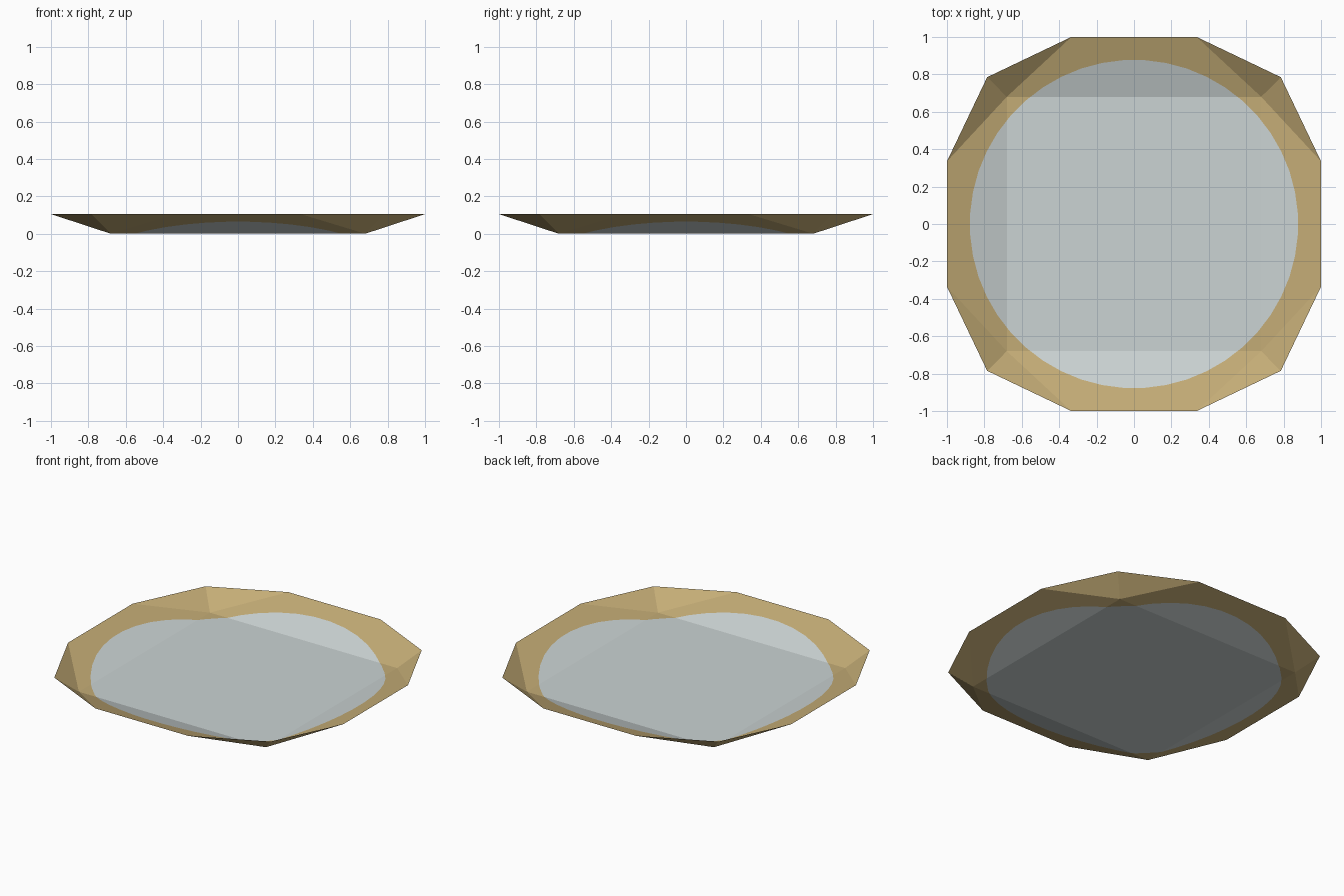
import bpy, bmesh, math
from mathutils import Vector

if "Cube" in bpy.data.objects:
    bpy.data.objects.remove(bpy.data.objects["Cube"])


def material(name, rgb):
    m = bpy.data.materials.new(name)
    lin = [((c / 255 + 0.055) / 1.055) ** 2.4 for c in rgb]
    m.diffuse_color = (*lin, 1)
    m.use_nodes = True
    m.node_tree.nodes["Principled BSDF"].inputs["Base Color"].default_value = m.diffuse_color
    return m


FLOOR, RIM_Z = 0.68, 0.105       # half width of square floor, height of rim
MID, DIAG = 0.335, 0.785         # rim corner positions
POOL_R, POOL_N = 0.876, 48       # pale circular area

bm = bmesh.new()

# One quarter is repeated by rotation: floor corner plus three rim points
corners, rims = [], []
for k in range(4):
    c, s = round(math.cos(k * math.pi / 2)), round(math.sin(k * math.pi / 2))
    vert = lambda x, y, z: bm.verts.new((c * x - s * y, s * x + c * y, z))
    corners.append(vert(FLOOR, FLOOR, 0))
    rims.append([vert(1, MID, RIM_Z), vert(DIAG, DIAG, RIM_Z), vert(MID, 1, RIM_Z)])

# Square floor, sloping sides and folded corners
bm.faces.new(corners)
for k in range(4):
    n = (k + 1) % 4
    a, b, d = rims[k]
    bm.faces.new((corners[k], a, b))
    bm.faces.new((corners[k], b, d))
    bm.faces.new((corners[k], d, rims[n][0], corners[n]))

# Cut the round pale area with vertical planes; everything outside is sand
inner = list(bm.faces)
for i in range(POOL_N):
    a = 2 * math.pi * i / POOL_N
    out = Vector((math.cos(a), math.sin(a), 0))
    geom = list({v for f in inner for v in f.verts}
                | {e for f in inner for e in f.edges}) + inner
    res = bmesh.ops.bisect_plane(bm, geom=geom, dist=1e-5,
                                 plane_co=out * POOL_R, plane_no=out)
    faces = {f for f in res["geom"] if isinstance(f, bmesh.types.BMFace)}
    inner = [f for f in faces | set(inner) if f.is_valid
             and f.calc_center_median().dot(out) < POOL_R]
for f in bm.faces:
    centre = f.calc_center_median()
    f.material_index = 1 if f in inner else 0
    f.normal_update()
    if f.normal.z < 0:
        f.normal_flip()

mesh = bpy.data.meshes.new("shallow_dish")
bm.to_mesh(mesh)
bm.free()
mesh.materials.append(material("sand", (196, 172, 118)))
mesh.materials.append(material("pale grey blue", (203, 211, 211)))
dish = bpy.data.objects.new("shallow_dish", mesh)
bpy.context.collection.objects.link(dish)
